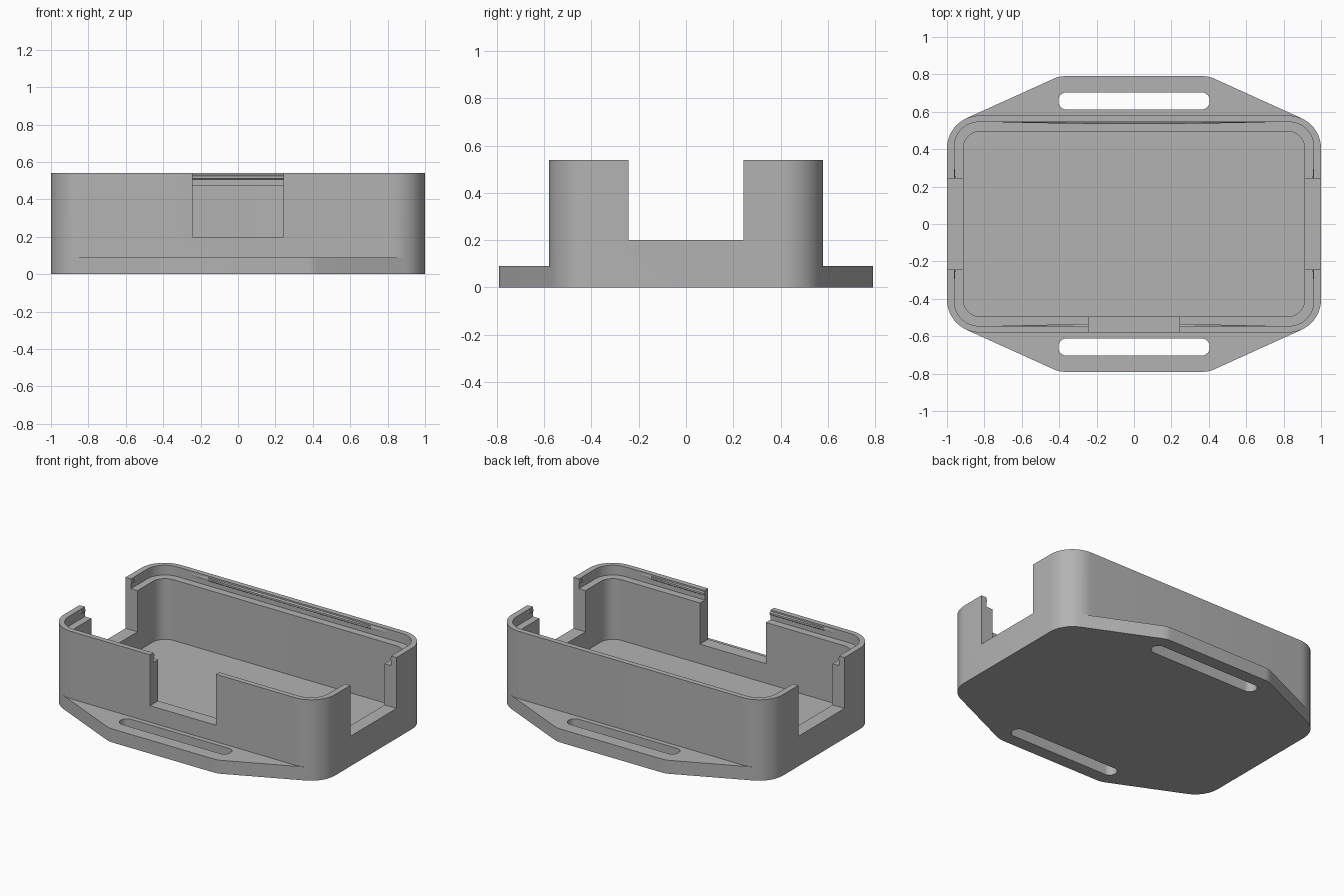
import bpy, bmesh, math
from mathutils import Vector

cube = bpy.data.objects.get("Cube")
if cube:
    bpy.data.objects.remove(cube, do_unlink=True)

grey = bpy.data.materials.new("plain grey plastic")
grey.use_nodes = True
COLOUR = (0.45, 0.45, 0.45, 1)
grey.diffuse_color = COLOUR
grey.node_tree.nodes["Principled BSDF"].inputs["Base Color"].default_value = COLOUR


def finish(name, bm):
    bmesh.ops.recalc_face_normals(bm, faces=bm.faces[:])
    mesh = bpy.data.meshes.new(name)
    bm.to_mesh(mesh)
    bm.free()
    mesh.materials.append(grey)
    obj = bpy.data.objects.new(name, mesh)
    bpy.context.collection.objects.link(obj)
    return obj


def prism(name, outline, z0, z1, radius=0, rounded=lambda co: True, segments=12):
    """Extrude an outline upward and round its chosen vertical edges."""
    bm = bmesh.new()
    base = bm.faces.new([bm.verts.new((x, y, z0)) for x, y in outline])
    top = bmesh.ops.extrude_face_region(bm, geom=[base])["geom"]
    bmesh.ops.translate(bm, vec=(0, 0, z1 - z0),
                        verts=[g for g in top if isinstance(g, bmesh.types.BMVert)])
    if radius:
        edges = [e for e in bm.edges
                 if abs(e.verts[0].co.z - e.verts[1].co.z) > 1e-4 and rounded(e.verts[0].co)]
        bmesh.ops.bevel(bm, geom=edges, offset=radius, segments=segments,
                        profile=0.5, affect='EDGES')
    return finish(name, bm)


def rect(hx, hy, cx=0, cy=0):
    return [(cx - hx, cy - hy), (cx + hx, cy - hy), (cx + hx, cy + hy), (cx - hx, cy + hy)]


def combine(target, other, operation):
    mod = target.modifiers.new(operation.lower(), 'BOOLEAN')
    mod.operation, mod.object, mod.solver = operation, other, 'EXACT'
    bpy.context.view_layer.objects.active = target
    bpy.ops.object.modifier_apply(modifier=mod.name)
    bpy.data.objects.remove(other, do_unlink=True)


HEIGHT, FLOOR, LEDGE, SILL, NOTCH = 0.54, 0.07, 0.475, 0.2, 0.243
LIP_X, LIP_Y = 0.96, 0.545

# Outer shell with a rounded plan
tray = prism("tray_body", rect(1, 0.58), 0, HEIGHT, 0.175)

# Strap flanges, front and back
for side in (-1, 1):
    outline = [(-0.897, 0.565), (-0.4, 0.79), (0.4, 0.79), (0.897, 0.565),
               (0.8, 0.52), (-0.8, 0.52)]
    flange = prism("strap_flange", [(x, y * side) for x, y in outline], 0, 0.09,
                   0.025, lambda co: abs(co.y) > 0.7, 4)
    combine(tray, flange, 'UNION')

# Cavity and stepped lid seat
combine(tray, prism("cavity_cutter", rect(0.912, 0.495), FLOOR, 0.7, 0.09), 'DIFFERENCE')
combine(tray, prism("seat_cutter", rect(LIP_X, LIP_Y), LEDGE, 0.7, 0.13), 'DIFFERENCE')

# Openings in both ends and the front wall
combine(tray, prism("end_cutter", rect(1.2, NOTCH), SILL, 0.7), 'DIFFERENCE')
combine(tray, prism("front_cutter", rect(NOTCH, 0.2, 0, -0.6), SILL, 0.7), 'DIFFERENCE')

# Strap slots
for side in (-1, 1):
    slot = prism("slot_cutter", rect(0.405, 0.046, 0, 0.658 * side), -0.1, 0.2, 0.044, segments=8)
    combine(tray, slot, 'DIFFERENCE')

bpy.ops.object.select_all(action='DESELECT')
tray.select_set(True)
bpy.context.view_layer.objects.active = tray
bpy.ops.object.shade_smooth_by_angle(angle=math.radians(30))


def snap_ridge(name, start, end, half, depth, place):
    """Slim ridge that bows out from the lip; place maps (along, inward, z)."""
    bm = bmesh.new()
    rings, steps = [], 12
    for i in range(steps + 1):
        t = start + (end - start) * i / steps
        d = depth * (1 - (t / half) ** 2) + 0.0005
        section = [(-0.003, 0.532), (d, 0.524), (d, 0.512), (-0.003, 0.504)]
        rings.append([bm.verts.new(Vector(place(t, inward, z))) for inward, z in section])
    for a, b in zip(rings, rings[1:]):
        for k in range(4):
            bm.faces.new((a[k], a[k - 1], b[k - 1], b[k]))
    bm.faces.new(rings[0])
    bm.faces.new(rings[-1])
    return finish(name, bm)


# Snap ridges along the lid seat, interrupted at the openings
snap_ridge("back_snap_ridge", -0.72, 0.72, 0.72, 0.01, lambda t, d, z: (t, LIP_Y - d, z))
for s, label in ((-1, "right"), (1, "left")):
    snap_ridge(f"front_{label}_snap_ridge", s * NOTCH, s * 0.72, 0.72, 0.01,
               lambda t, d, z: (t, d - LIP_Y, z))
    for e, end in ((-1, "front"), (1, "back")):
        snap_ridge(f"{label}_{end}_end_snap_ridge", e * NOTCH, e * 0.31, 0.31, 0.012,
                   lambda t, d, z: (s * (LIP_X - d), t, z))
